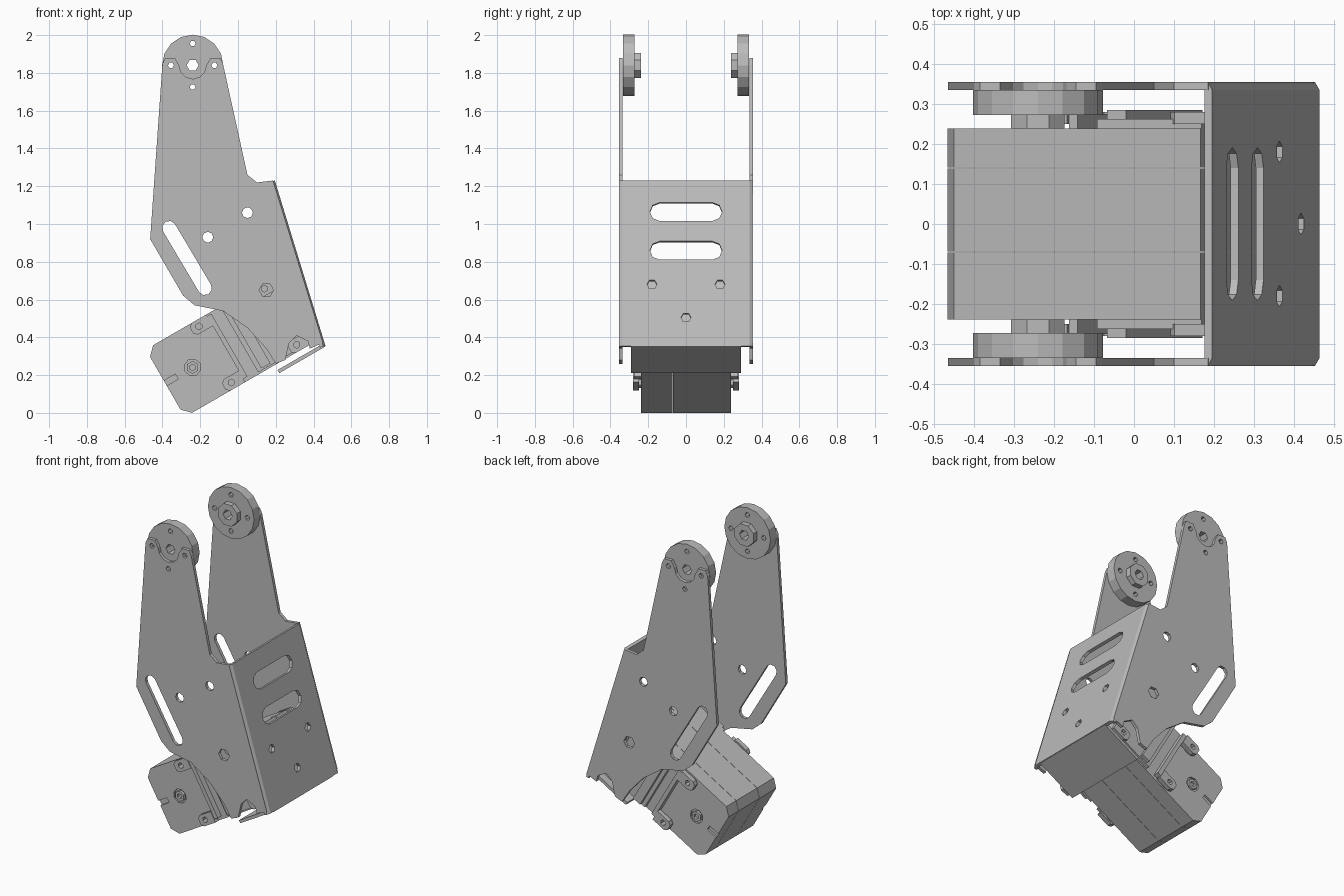
import bpy
from math import cos, sin, pi, radians, atan2
from mathutils import Matrix, Vector

cube = bpy.data.objects.get("Cube")
if cube:
    bpy.data.objects.remove(cube, do_unlink=True)

grey = bpy.data.materials.new("plain grey")
grey.use_nodes = True
COLOUR = (0.5, 0.5, 0.5, 1)
grey.diffuse_color = COLOUR
grey.node_tree.nodes["Principled BSDF"].inputs["Base Color"].default_value = COLOUR


def frame(ax, ay, origin=(0, 0, 0)):
    """Right-handed frame whose drawing plane is spanned by ax and ay."""
    ax, ay = Vector(ax).normalized(), Vector(ay).normalized()
    m = Matrix((ax, ay, ax.cross(ay))).transposed().to_4x4()
    m.translation = origin
    return m


def ring(x, y, r, n=8, turn=0.0):
    return [(x + r * cos(2 * pi * i / n + turn), y + r * sin(2 * pi * i / n + turn)) for i in range(n)]


def rect(x0, y0, x1, y1):
    return [(x0, y0), (x1, y0), (x1, y1), (x0, y1)]


def slot(a, b, r, n=4):
    """Rounded slot from a to b."""
    t = atan2(b[1] - a[1], b[0] - a[0])
    pts = []
    for (x, y), start in ((b, t - pi / 2), (a, t + pi / 2)):
        pts += [(x + r * cos(start + pi * i / n), y + r * sin(start + pi * i / n)) for i in range(n + 1)]
    return pts


def plate(name, loops, mat, w0, w1):
    """Extrude an outline (first loop) with holes (other loops) from w0 to w1 along the frame normal."""
    cu = bpy.data.curves.new(name, "CURVE")
    cu.dimensions, cu.fill_mode = "2D", "BOTH"
    cu.extrude = abs(w1 - w0) / 2
    for pts in loops:
        sp = cu.splines.new("POLY")
        sp.points.add(len(pts) - 1)
        for p, (x, y) in zip(sp.points, pts):
            p.co = (x, y, 0, 1)
        sp.use_cyclic_u = True
    tmp = bpy.data.objects.new(name, cu)
    bpy.context.collection.objects.link(tmp)
    dg = bpy.context.evaluated_depsgraph_get()
    me = bpy.data.meshes.new_from_object(tmp.evaluated_get(dg))
    bpy.data.objects.remove(tmp, do_unlink=True)
    bpy.data.curves.remove(cu)
    me.transform(mat @ Matrix.Translation((0, 0, (w0 + w1) / 2)))
    me.materials.clear()
    me.materials.append(grey)
    for poly in me.polygons:
        poly.use_smooth = False
        poly.material_index = 0
    ob = bpy.data.objects.new(name, me)
    bpy.context.collection.objects.link(ob)
    return ob


def pair(name, loops, mat, w0, w1):
    """Same part on the front and the back side."""
    plate("front_" + name, loops, mat, w0, w1)
    plate("back_" + name, loops, mat, -w1, -w0)


SIDE = frame((1, 0, 0), (0, 0, 1))
TILT = radians(30)
BODY = frame((cos(TILT), 0, sin(TILT)), (-sin(TILT), 0, cos(TILT)))
HX, HZ = -0.24, 1.84

# Bracket side plates, with a notch for the pivot between two ears
notch = [(HX + 0.072 * cos(a), HZ + 0.072 * sin(a)) for a in (pi + i * pi / 6 for i in range(7))]
outline = [(-0.4, 1.85), (-0.385, 1.88), (-0.335, 1.88)] + notch + [
    (-0.145, 1.88), (-0.095, 1.88), (-0.08, 1.85), (0.05, 1.26), (0.1, 1.22), (0.185, 1.23),
    (0.45, 0.37), (0.38, 0.34), (0.37, 0.38), (0.31, 0.41), (0.27, 0.37), (0.25, 0.28), (0.2, 0.26),
    (0.15, 0.34), (0.05, 0.45), (-0.08, 0.54), (-0.23, 0.57), (-0.29, 0.62), (-0.465, 0.92)]
small_holes = [ring(HX + 0.115 * cos(i * pi / 2), HZ + 0.115 * sin(i * pi / 2), 0.016, 6) for i in range(4)]
side_holes = [small_holes[0], small_holes[2], small_holes[3],
              slot((-0.365, 0.98), (-0.175, 0.66), 0.037),
              ring(-0.16, 0.93, 0.029), ring(0.05, 1.06, 0.029), ring(0.15, 0.65, 0.038, 6)]
pair("side_plate", [outline] + side_holes, SIDE, 0.335, 0.355)

# Pivot discs and hubs
bore = ring(HX, HZ, 0.032, 6)
pair("pivot_disc", [ring(HX, HZ, 0.162, 16), bore] + small_holes, SIDE, 0.272, 0.334)
pair("pivot_hub", [ring(HX, HZ, 0.072, 8, pi / 8), bore], SIDE, 0.238, 0.272)

# Sloping web joining the side plates, with slots and holes
top, low = Vector((0.195, 0, 1.23)), Vector((0.463, 0, 0.355))
up = (top - low).normalized()
WEB = frame((0, 1, 0), up, low)
length = (top - low).length


def at(z):
    return (z - low.z) / up.z


web_holes = [slot((-0.14, at(z)), (0.14, at(z)), 0.051) for z in (1.065, 0.86)]
web_holes += [ring(y, at(z), 0.027, 6) for y, z in ((-0.18, 0.68), (0.18, 0.68), (0, 0.505))]
plate("web_plate", [rect(-0.335, 0, 0.335, length)] + web_holes, WEB, -0.02, 0)

# Chamfered bends at both edges of the web
BEND = frame(WEB.col[2].to_3d(), (0, 1, 0), low)
for s, side in ((-1, "front"), (1, "back")):
    bend = [(0, s * 0.335), (-0.012, s * 0.355), (-0.03, s * 0.355), (-0.03, s * 0.335)]
    height = BEND.col[2].to_3d().dot(up) * length
    plate(side + "_bend", [bend], BEND, min(0, height), max(0, height))

# Bottom flange
plate("bottom_flange", [rect(0.295, 0.073, 0.575, 0.092)], BODY, -0.29, 0.29)

# Motor case: three stacked shells with chamfered corners
U0, U1, V0, V1, C = -0.255, 0.5, 0.122, 0.535, 0.045
case = [(U0, V0 + C), (U0 + C, V0), (U1, V0), (U1, V1), (U0 + C, V1), (U0, V1 - C)]
mid = (V0 + V1) / 2
screws = [ring(u, v, 0.016, 6) for u in (0.05, 0.45) for v in (V0 + 0.035, V1 - 0.035)]
notched = case + [(U0, mid + 0.015), (U0 + 0.07, mid + 0.015), (U0 + 0.07, mid - 0.015), (U0, mid - 0.015)]
shaft = ring(-0.088, mid, 0.045, 8)
plate("case_middle", [case], BODY, -0.139, 0.069)
plate("case_front_core", [case], BODY, 0.071, 0.225)
plate("case_back_core", [case], BODY, -0.225, -0.141)
pair("case_cover", [notched, shaft], BODY, 0.225, 0.238)
pair("shaft_boss", [ring(-0.088, mid, 0.034, 6), ring(-0.088, mid, 0.017, 6)], BODY, 0.2, 0.242)

# Wider rear part of the case, with ribs beside a shallow channel
pair("case_shoulder", [rect(0.2, V0 + 0.01, U1, V1 - 0.005)], BODY, 0.22, 0.262)
pair("channel_rib", [rect(0.115, V0 + 0.02, 0.14, V1 - 0.01)], BODY, 0.22, 0.275)
pair("shoulder_rib", [rect(0.225, V0 + 0.02, 0.28, V1 - 0.01)], BODY, 0.25, 0.285)

# Mounting ears with screw holes
for label, v in (("lower", V0 + 0.035), ("upper", V1 - 0.035)):
    for end, u in (("inner", 0.05), ("outer", 0.45)):
        ear = [(u - 0.045, v - 0.02), (u - 0.025, v - 0.035), (u + 0.065, v - 0.035),
               (u + 0.065, v + 0.035), (u - 0.025, v + 0.035), (u - 0.045, v + 0.02)]
        pair(label + "_" + end + "_ear", [ear, ring(u, v, 0.018, 6)], BODY, 0.25, 0.28)
        pair(label + "_" + end + "_post", [ring(u, v, 0.03, 6), ring(u, v, 0.018, 6)], BODY, 0.22, 0.25)
